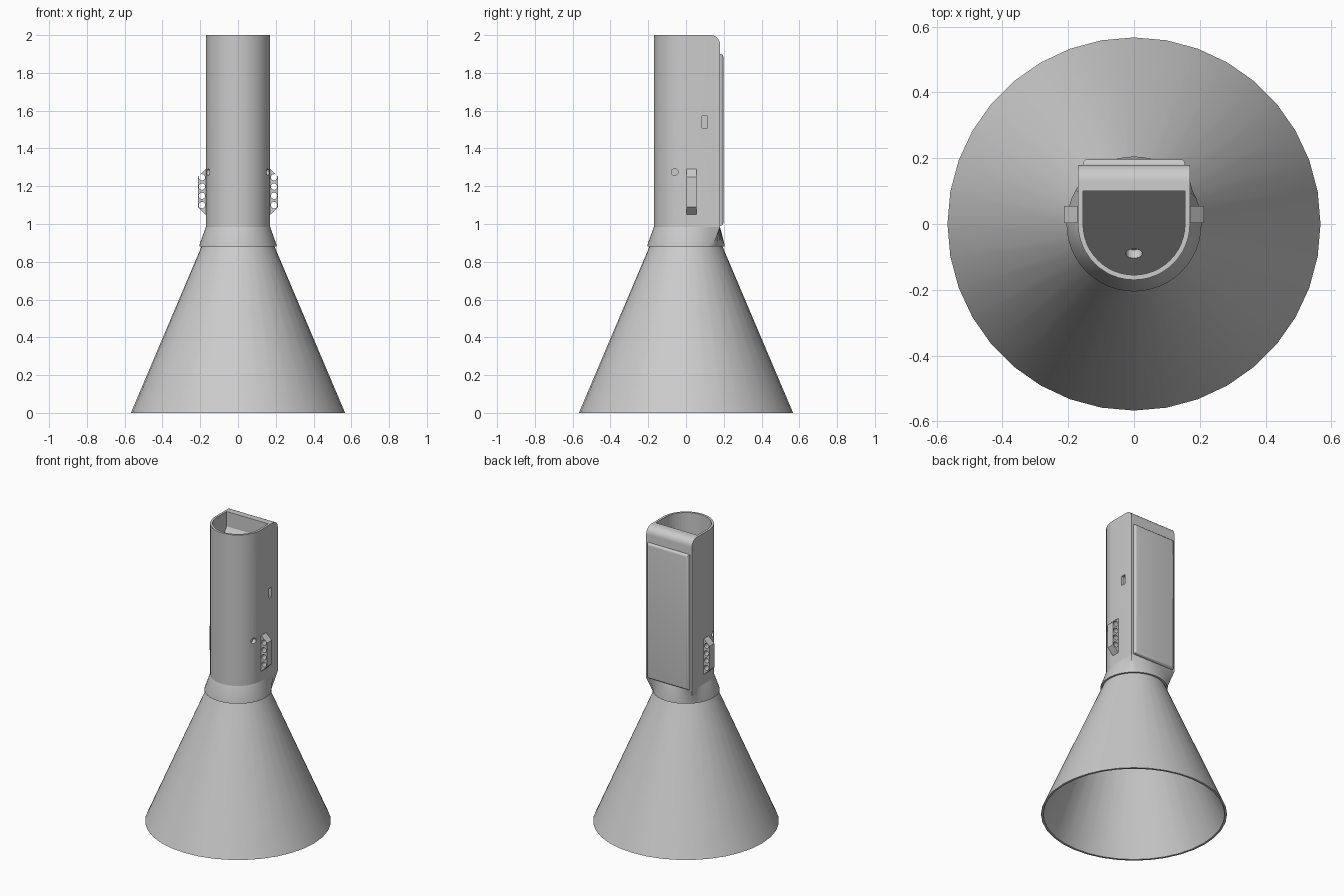
import bpy, bmesh, math
from mathutils import Vector, Matrix

old = bpy.data.objects.get("Cube")
if old:
    bpy.data.objects.remove(old, do_unlink=True)

grey = bpy.data.materials.new("plain_grey")
grey.use_nodes = True
colour = (0.6, 0.6, 0.6, 1)
grey.diffuse_color = colour
grey.node_tree.nodes["Principled BSDF"].inputs["Base Color"].default_value = colour


def finish(name, bm, smooth=True):
    bmesh.ops.recalc_face_normals(bm, faces=bm.faces)
    mesh = bpy.data.meshes.new(name)
    bm.to_mesh(mesh)
    bm.free()
    mesh.materials.append(grey)
    obj = bpy.data.objects.new(name, mesh)
    bpy.context.collection.objects.link(obj)
    bpy.ops.object.select_all(action='DESELECT')
    obj.select_set(True)
    bpy.context.view_layer.objects.active = obj
    if smooth:
        bpy.ops.object.shade_smooth_by_angle(angle=math.radians(30))
    return obj


def loft(rings, caps=True, closed=False):
    """Skin matching rings of points."""
    bm = bmesh.new()
    loops = [[bm.verts.new(p) for p in ring] for ring in rings]
    pairs = list(zip(loops, loops[1:]))
    if closed:
        pairs.append((loops[-1], loops[0]))
    for a, b in pairs:
        for i in range(len(a)):
            j = (i + 1) % len(a)
            bm.faces.new((a[i], a[j], b[j], b[i]))
    if caps and not closed:
        bm.faces.new(loops[0])
        bm.faces.new(loops[-1])
    return bm


def circle(r, z, n):
    return [(r * math.cos(math.tau * i / n), r * math.sin(math.tau * i / n), z) for i in range(n)]


def d_profile(r, back, n=24):
    """Half-round front with a square back."""
    arc = [(r * math.cos(math.pi * i / n), -r * math.sin(math.pi * i / n)) for i in range(n + 1)]
    return arc + [(-r, back), (r, back)]


def cylinder(name, centre, axis, radius, depth):
    bm = bmesh.new()
    turn = Vector(axis).to_track_quat('Z', 'Y').to_matrix().to_4x4()
    bmesh.ops.create_cone(bm, cap_ends=True, segments=20, radius1=radius, radius2=radius,
                          depth=depth, matrix=Matrix.Translation(centre) @ turn)
    return finish(name, bm, False)


def box(name, centre, size):
    bm = bmesh.new()
    bmesh.ops.create_cube(bm, size=1, matrix=Matrix.Translation(centre) @ Matrix.Diagonal((*size, 1)))
    return finish(name, bm, False)


def cut(obj, cutters):
    bpy.context.view_layer.objects.active = obj
    for cutter in cutters:
        cutter.hide_render = True
        mod = obj.modifiers.new("cut", 'BOOLEAN')
        mod.operation = 'DIFFERENCE'
        mod.solver = 'EXACT'
        mod.object = cutter
        bpy.ops.object.modifier_apply(modifier=mod.name)
        bpy.data.objects.remove(cutter, do_unlink=True)


R, BACK, BASE, TOP = 0.17, 0.18, 0.985, 2.0

# Handle body, rounded over at the top back edge
outline = d_profile(R, BACK)
bm = loft([[(x, y, z) for x, y in outline] for z in (BASE, TOP)])
edge = [e for e in bm.edges if all(v.co.y > BACK - 0.001 and v.co.z > TOP - 0.001 for v in e.verts)]
bmesh.ops.bevel(bm, geom=edge, offset=0.05, segments=8, profile=0.5, affect='EDGES')
body = finish("handle_body", bm)

# Open pocket with a sloping floor, a socket in that floor, side holes and slot
SLOPE, WALL = 1.5, 0.10


def floor_z(y):
    return 1.9 - (WALL - y) * SLOPE


pocket = d_profile(0.155, WALL)
pocket_cutter = finish("pocket_cutter", loft([[(x, y, floor_z(y)) for x, y in pocket],
                                              [(x, y, 2.1) for x, y in pocket]]), False)
cutters = [pocket_cutter,
           cylinder("socket_cutter", (0, -0.09, floor_z(-0.09)), (0, -SLOPE, 1), 0.025, 0.06),
           box("slot_cutter", (R, 0.10, 1.54), (0.04, 0.03, 0.064))]
cutters += [cylinder("hole_cutter", (s * R, -0.06, 1.275), (1, 0, 0), 0.018, 0.06) for s in (1, -1)]
cut(body, cutters)
bpy.ops.object.shade_smooth_by_angle(angle=math.radians(30))

# Raised back panel
bm = bmesh.new()
bmesh.ops.create_cube(bm, size=1, matrix=Matrix.Translation((0, 0.183, 1.445)) @ Matrix.Diagonal((0.31, 0.03, 0.91, 1)))
rim = [e for e in bm.edges if all(v.co.y > 0.19 for v in e.verts)]
bmesh.ops.bevel(bm, geom=rim, offset=0.016, segments=4, profile=0.5, affect='EDGES')
finish("back_panel", bm)

# Collar blending the handle outline into a circle
N = 48
low = circle(0.205, 0.887, N)
high = []
for x, y, z in circle(1, BASE, N):
    if y <= 0:
        k = R
    else:
        k = min(R / max(abs(x), 1e-6), BACK / y)
    corner = y > 0 and abs(abs(x) - y) < 1e-4
    high.append((math.copysign(R, x), BACK, z) if corner else (x * k, y * k, z))
finish("collar", loft([[(x, y, 0.882) for x, y, z in low], low, high]))

# Hollow cone skirt, open underneath
M = 36
finish("cone_skirt", loft([circle(0.567, 0, M), circle(0.192, 0.884, M),
                           circle(0.18, 0.884, M), circle(0.553, 0, M)], closed=True))

# Side clips with a row of round holes
for side, s in (("left", 1), ("right", -1)):
    shape = [(0.16, 1.045), (0.172, 1.05), (0.213, 1.09), (0.213, 1.25), (0.172, 1.29), (0.16, 1.29)]
    bm = loft([[(s * x, y, z) for x, z in shape] for y in (0.003, 0.055)])
    clip = finish(side + "_clip", bm, False)
    cut(clip, [cylinder("clip_cutter", (s * 0.191, 0.03, 1.1 + 0.049 * i), (0, 1, 0), 0.017, 0.2)
               for i in range(4)])
    bpy.ops.object.shade_smooth_by_angle(angle=math.radians(30))
